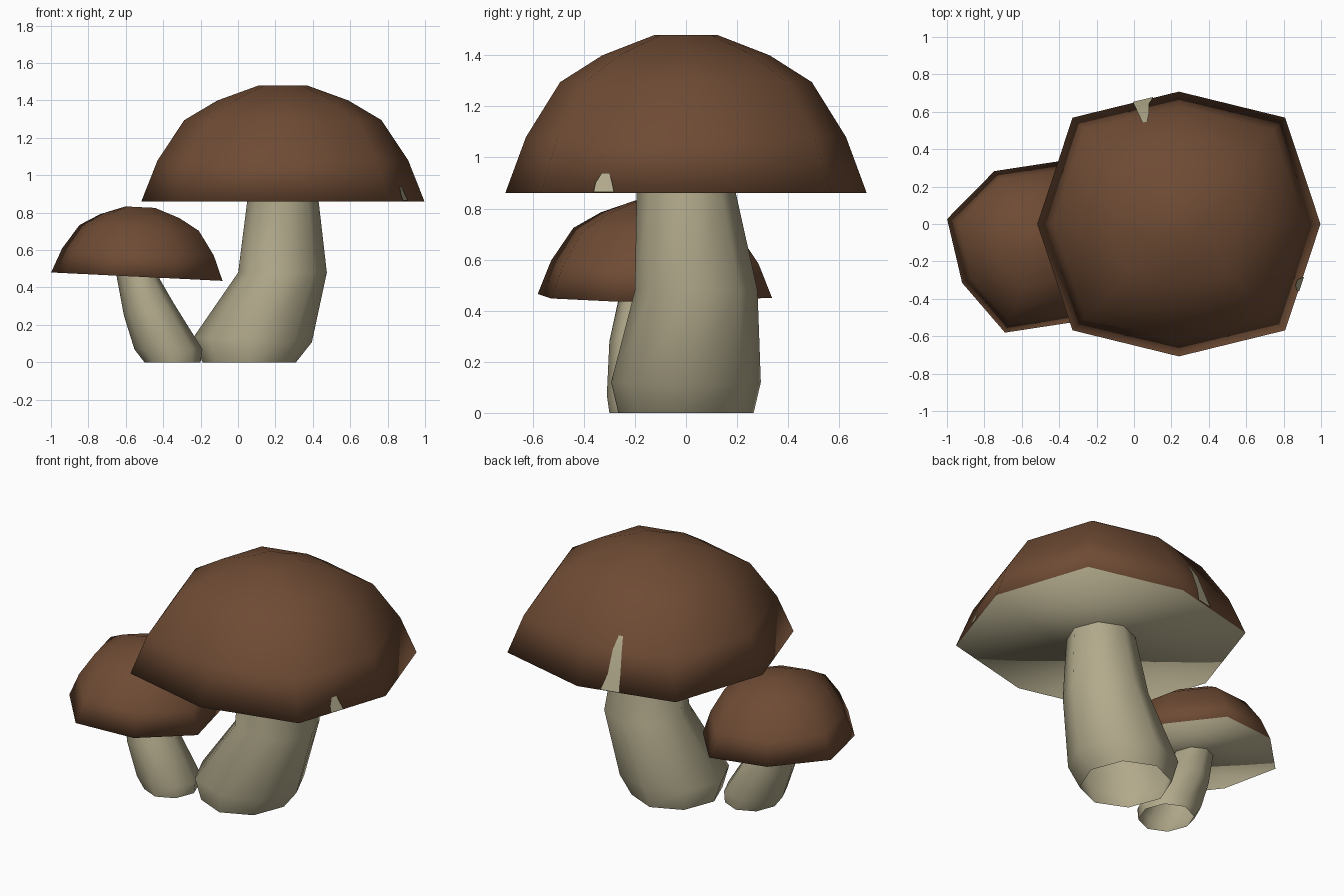
import bpy, bmesh, math
from mathutils import Vector, Matrix
from mathutils.bvhtree import BVHTree

if "Cube" in bpy.data.objects:
    bpy.data.objects.remove(bpy.data.objects["Cube"])


def material(name, rgb):
    m = bpy.data.materials.new(name)
    m.diffuse_color = (*rgb, 1)
    m.use_nodes = True
    m.node_tree.nodes["Principled BSDF"].inputs["Base Color"].default_value = m.diffuse_color
    return m


BROWN = material("cap brown", (0.156, 0.070, 0.034))
BEIGE = material("stem beige", (0.445, 0.402, 0.262))
SIDES = 8


def make_mesh(name, bm, mats):
    for f in bm.faces:
        f.smooth = True
    me = bpy.data.meshes.new(name)
    bm.to_mesh(me)
    bm.free()
    for m in mats:
        me.materials.append(m)
    return me


def add_object(name, me, matrix=Matrix()):
    ob = bpy.data.objects.new(name, me)
    bpy.context.collection.objects.link(ob)
    ob.matrix_world = matrix
    return ob


def loft(bm, rings):
    """Skin a stack of closed rings of points; returns the rings of vertices."""
    loops = [[bm.verts.new(p) for p in ring] for ring in rings]
    for a, b in zip(loops, loops[1:]):
        for i in range(SIDES):
            j = (i + 1) % SIDES
            bm.faces.new((a[i], a[j], b[j], b[i]))
    return loops


# Cap: slightly squared octagonal dome with a flat beige underside
def cap_ring(r, z):
    pts = []
    for i in range(SIDES):
        a = i * math.tau / SIDES
        k = 1.062 if i % 2 else 1.0
        ky = 1.062 if i % 2 else 0.935
        pts.append((r * k * math.cos(a), r * ky * math.sin(a), z))
    return pts


bm = bmesh.new()
profile = [(0.757, 0), (0.67, 0.22), (0.527, 0.435), (0.35, 0.54), (0.13, 0.62)]
loops = loft(bm, [cap_ring(r, z) for r, z in profile])
bm.faces.new(loops[-1])
underside = bm.faces.new(loops[0][::-1])
underside.material_index = 1
cap_mesh = make_mesh("cap", bm, [BROWN, BEIGE])

large_m = Matrix.Translation((0.24, 0, 0.86))
small_m = (Matrix.Translation((-0.541, -0.122, 0.458)) @ Matrix.Rotation(0.049, 4, 'Y')
           @ Matrix.Rotation(math.radians(117), 4, 'Z') @ Matrix.Scale(0.6, 4))
large_cap = add_object("large_cap", cap_mesh, large_m)
small_cap = add_object("small_cap", cap_mesh, small_m)


# Stems: open-ended bent octagonal tubes; ring = (cx, cy, z, rx, ry, slope along x)
def stem(name, rings):
    bm = bmesh.new()
    pts = []
    for cx, cy, z, rx, ry, slope in rings:
        ring = []
        for i in range(SIDES):
            a = i * math.tau / SIDES
            dx = rx * math.cos(a)
            ring.append((cx + dx, cy + ry * math.sin(a), z + slope * dx))
        pts.append(ring)
    loft(bm, pts)
    add_object(name, make_mesh(name, bm, [BEIGE]))


stem("large_stem", [
    (0.06, 0.0, 0.0, 0.25, 0.265, 0),
    (0.078, 0.0, 0.12, 0.317, 0.293, -0.04),
    (0.238, 0.04, 0.48, 0.237, 0.24, 0),
    (0.24, 0.0, 0.87, 0.19, 0.193, 0),
])
stem("small_stem", [
    (-0.35, -0.14, 0.0, 0.15, 0.16, 0),
    (-0.372, -0.14, 0.07, 0.182, 0.17, 0),
    (-0.475, -0.145, 0.28, 0.135, 0.155, 0.22),
    (-0.54, -0.14, 0.465, 0.11, 0.12, 0),
])


# Beige streaks: thin plates laid on the cap surface; row = (height, sideways position, half width)
def streak(name, cap, outward, rows):
    bm = bmesh.new()
    bm.from_mesh(cap.data)
    bm.transform(cap.matrix_world)
    tree = BVHTree.FromBMesh(bm)
    bm.free()
    out = Vector(outward)
    side = Vector((abs(out.y), abs(out.x), 0))
    bm = bmesh.new()
    prev = None
    for z, s, w in rows:
        pair = []
        for t in (s - w, s + w):
            hit, normal, _, _ = tree.ray_cast(out * 3 + side * t + Vector((0, 0, z)), -out)
            if hit is None:
                break
            pair.append(bm.verts.new(hit + normal * 0.006))
        if len(pair) < 2:
            continue
        if prev:
            bm.faces.new((prev[0], prev[1], pair[1], pair[0]))
        prev = pair
    bm.normal_update()
    for f in bm.faces:
        if f.normal.dot(out) < 0:
            f.normal_flip()
    add_object(name, make_mesh(name, bm, [BEIGE]))


streak("back_streak", large_cap, (0, 1, 0),
       [(0.862, 0.05, 0.055), (0.95, 0.045, 0.036), (1.08, 0.055, 0.026), (1.15, 0.06, 0.012)])
streak("right_streak", large_cap, (1, 0, 0),
       [(0.862, -0.32, 0.04), (0.90, -0.32, 0.032), (0.938, -0.312, 0.015)])
streak("small_cap_streak", small_cap, (0, -1, 0),
       [(0.474, -0.815, 0.026), (0.53, -0.80, 0.016), (0.575, -0.79, 0.016), (0.622, -0.783, 0.008)])
